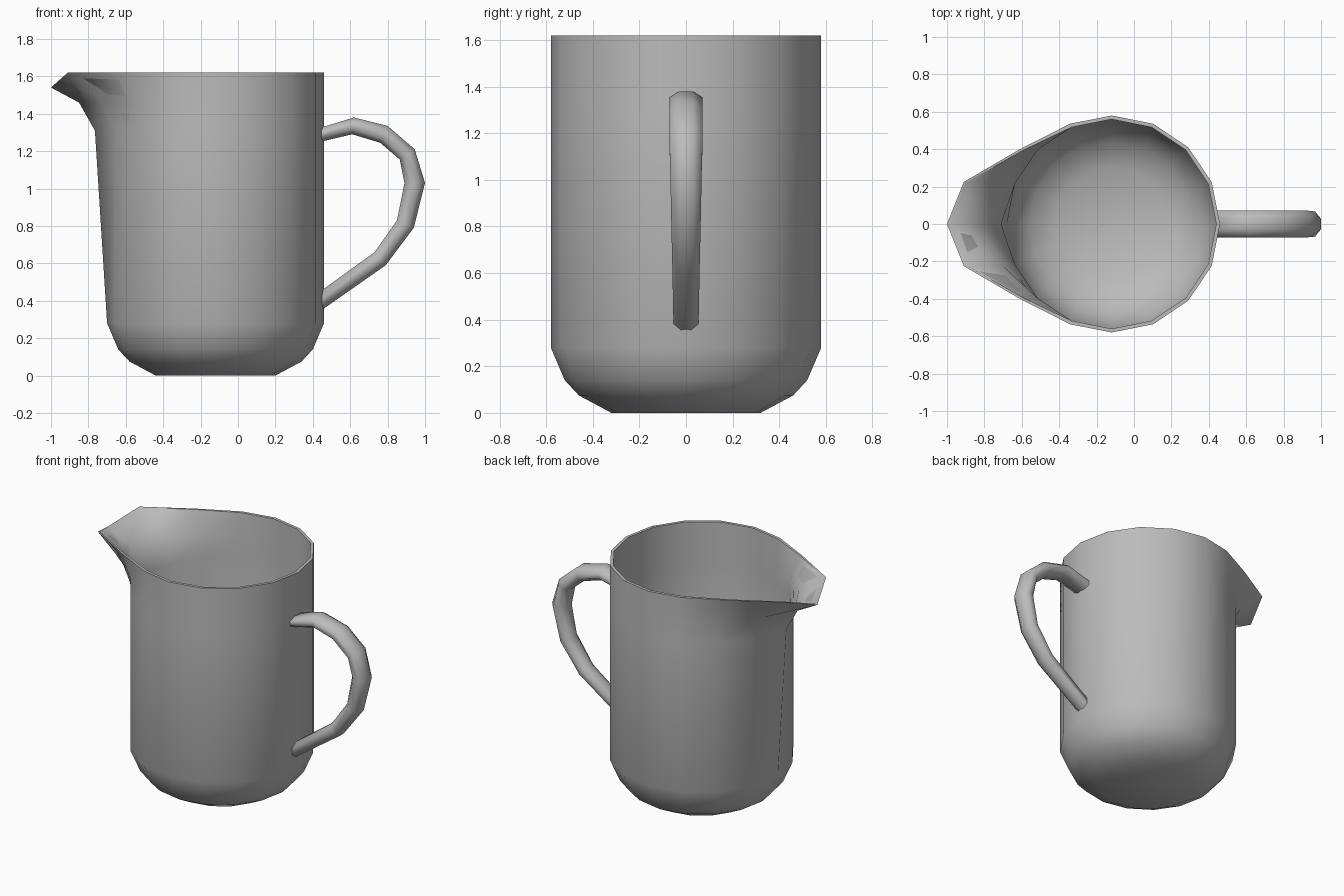
import bpy, bmesh, math
from mathutils import Vector

cube = bpy.data.objects.get("Cube")
if cube:
    bpy.data.objects.remove(cube)

grey = bpy.data.materials.new("plain grey")
grey.use_nodes = True
grey.diffuse_color = (0.5, 0.5, 0.5, 1)
grey.node_tree.nodes["Principled BSDF"].inputs["Base Color"].default_value = (0.5, 0.5, 0.5, 1)

SIDES = 16
CX = -0.12
SPOUT = SIDES // 2          # column that carries the spout tip


def finish(bm, name, angle):
    bmesh.ops.recalc_face_normals(bm, faces=bm.faces)
    mesh = bpy.data.meshes.new(name)
    bm.to_mesh(mesh)
    bm.free()
    mesh.materials.append(grey)
    obj = bpy.data.objects.new(name, mesh)
    bpy.context.collection.objects.link(obj)
    bpy.ops.object.select_all(action='DESELECT')
    obj.select_set(True)
    bpy.context.view_layer.objects.active = obj
    bpy.ops.object.shade_smooth_by_angle(angle=math.radians(angle))
    return obj


def loft(bm, rings):
    """Skin closed rings of points with quads and cap both ends."""
    loops = [[bm.verts.new(p) for p in ring] for ring in rings]
    for a, b in zip(loops, loops[1:]):
        n = len(a)
        for i in range(n):
            j = (i + 1) % n
            bm.faces.new((a[i], a[j], b[j], b[i]))
    bm.faces.new(loops[0])
    bm.faces.new(loops[-1])


# Jug body: round profile, with the columns near the spout pulled outward
profile = [(0.32, 0), (0.46, 0.075), (0.52, 0.14), (0.58, 0.28),
           (0.58, 1.31), (0.58, 1.46), (0.58, 1.62)]
# (height level, columns away from the spout) -> outer and inner x, |y|, z
pulled = {
    (4, 0): ((-0.765, 0, 1.31), (-0.71, 0, 1.31)),
    (5, 0): ((-0.85, 0, 1.46), (-0.83, 0, 1.47)),
    (5, 1): ((-0.72, 0.23, 1.46), (-0.70, 0.225, 1.47)),
    (6, 0): ((-1.0, 0, 1.54), (-0.99, 0, 1.545)),
    (6, 1): ((-0.91, 0.225, 1.62), (-0.90, 0.22, 1.62)),
    (6, 2): ((-0.61, 0.40, 1.62), (-0.60, 0.39, 1.62)),
}


def body_ring(level, inner):
    r, z = profile[level]
    if inner:
        r -= 0.02
        z += 0.02 if level < 3 else 0
    ring = []
    for k in range(SIDES):
        a = math.tau * k / SIDES
        point = Vector((CX + r * math.cos(a), r * math.sin(a), z))
        key = (level, abs(k - SPOUT))
        if key in pulled:
            x, y, z2 = pulled[key][inner]
            point = Vector((x, y if k < SPOUT else -y, z2))
        ring.append(point)
    return ring


levels = range(len(profile))
bm = bmesh.new()
loft(bm, [body_ring(i, 0) for i in levels] + [body_ring(i, 1) for i in reversed(levels)])
finish(bm, "jug_body", 60)

# Handle: oval tube between an outer and an inner curve, narrowing downward
outer = [(0.44, 1.325), (0.62, 1.38), (0.80, 1.335), (0.945, 1.21),
         (1.0, 1.03), (0.94, 0.79), (0.79, 0.59), (0.44, 0.345)]
inner = [(0.44, 1.25), (0.61, 1.29), (0.76, 1.245), (0.865, 1.155),
         (0.89, 1.03), (0.85, 0.83), (0.73, 0.66), (0.44, 0.45)]
rings = []
for i, (o, n) in enumerate(zip(outer, inner)):
    o, n = Vector((o[0], 0, o[1])), Vector((n[0], 0, n[1]))
    mid, half = (o + n) / 2, (o - n) / 2
    width = 0.072 - 0.018 * max(0, i - 3) / 4
    ring = []
    for k in range(8):
        a = math.tau * (k + 0.5) / 8
        c, s = math.cos(a), math.sin(a)
        # octagon with flat top and sides, fitted to the full width
        ring.append(mid + half * c * 1.08 + Vector((0, width * s * 1.08, 0)))
    rings.append(ring)
bm = bmesh.new()
loft(bm, rings)
finish(bm, "handle", 75)
